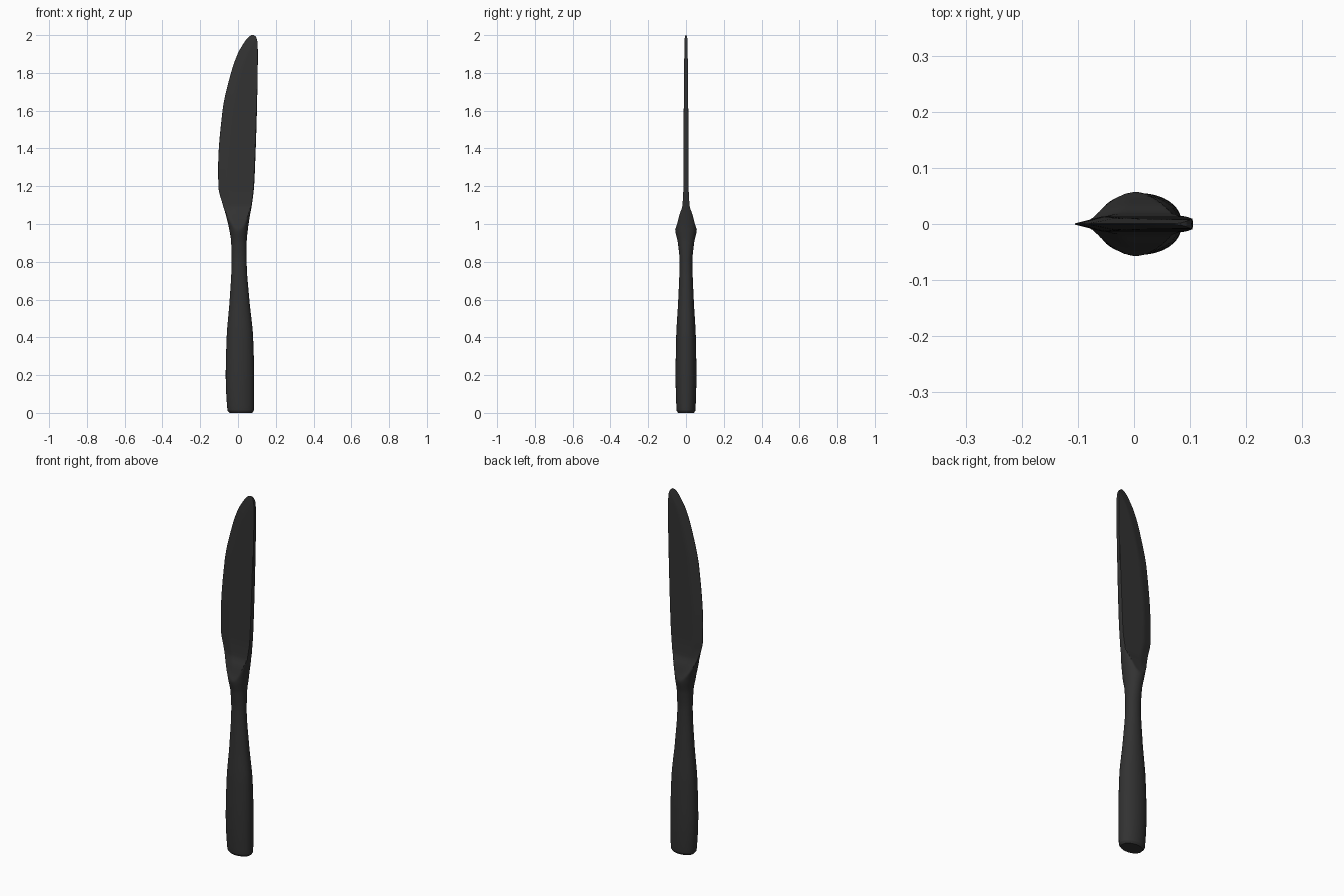
import bpy
import bmesh
import math

default_cube = bpy.data.objects.get("Cube")
if default_cube:
    bpy.data.objects.remove(default_cube, do_unlink=True)

steel = bpy.data.materials.new("dark_steel")
steel.use_nodes = True
colour = (0.032, 0.032, 0.032, 1)
steel.diffuse_color = colour
steel.node_tree.nodes["Principled BSDF"].inputs["Base Color"].default_value = colour

# Stations: height, edge-side x, spine-side x, body half depth, flat half depth
STATIONS = [
    (0, -.045, .075, .042, .2),
    (.015, -.056, .084, .05, .2),
    (.2, -.065, .085, .055, .2),
    (.4, -.06, .08, .052, .2),
    (.6, -.044, .06, .041, .2),
    (.8, -.034, .046, .034, .2),
    (.9, -.036, .046, .043, .2),
    (.97, -.046, .052, .057, .059),
    (1.05, -.065, .064, .06, .034),
    (1.1, -.08, .073, .06, .019),
    (1.2, -.104, .085, .06, .014),
    (1.3, -.105, .09, .06, .014),
    (1.6, -.082, .1, .06, .012),
    (1.8, -.037, .104, .06, .01),
    (1.9, -.002, .105, .06, .009),
    (1.96, .032, .103, .06, .008),
    (1.99, .056, .095, .05, .007),
    (2, .071, .083, .03, .006),
]
SIDES = 48


def slope(i, k):
    """Limited slope at a station, so the outline never overshoots."""
    if i == 0 or i == len(STATIONS) - 1:
        a, b = (0, 1) if i == 0 else (i - 1, i)
        return (STATIONS[b][k] - STATIONS[a][k]) / (STATIONS[b][0] - STATIONS[a][0])
    before, here, after = STATIONS[i - 1:i + 2]
    s = (here[k] - before[k]) / (here[0] - before[0])
    t = (after[k] - here[k]) / (after[0] - here[0])
    return 2 * s * t / (s + t) if s * t > 0 else 0


def sample(i, u, k):
    """Smooth value between station i and the next."""
    a, b = STATIONS[i], STATIONS[i + 1]
    h = b[0] - a[0]
    rise = u * u * (3 - 2 * u)
    return (a[k] * (1 - rise) + b[k] * rise
            + h * u * (1 - u) ** 2 * slope(i, k)
            - h * u * u * (1 - u) * slope(i + 1, k))


def section(i, u):
    """Oval cut by the two blade flats and by the ground cutting edge."""
    z = STATIONS[i][0] * (1 - u) + STATIONS[i + 1][0] * u
    x0, x1, depth, flat = [sample(i, u, k) for k in range(1, 5)]
    grind = min(1, max(0, (z - 1) / .15))
    ring = []
    for n in range(SIDES):
        angle = math.tau * n / SIDES
        x = (x0 + x1) / 2 + (x1 - x0) / 2 * math.cos(angle)
        s = math.sin(angle)
        y = math.copysign(abs(s) ** .9, s) * depth
        taper = min(1, .08 + (x - x0) / .055)
        limit = flat * (1 - grind + grind * taper)
        ring.append((x, max(-limit, min(limit, y)), z))
    return ring


def loft(name, first, last, cap_start):
    """Skin the sections from one station to another."""
    bm = bmesh.new()
    rings = []
    for i in range(first, last):
        for n in range(8):
            rings.append(section(i, n / 8))
    rings.append(section(last - 1, 1))
    rings = [[bm.verts.new(p) for p in ring] for ring in rings]
    for low, high in zip(rings, rings[1:]):
        for n in range(SIDES):
            m = (n + 1) % SIDES
            bm.faces.new((low[n], low[m], high[m], high[n]))
    if cap_start:
        bm.faces.new(rings[0][::-1])
    else:
        bm.faces.new(rings[-1])
    mesh = bpy.data.meshes.new(name)
    bm.to_mesh(mesh)
    bm.free()
    mesh.materials.append(steel)
    obj = bpy.data.objects.new(name, mesh)
    bpy.context.collection.objects.link(obj)
    bpy.ops.object.select_all(action="DESELECT")
    obj.select_set(True)
    bpy.context.view_layer.objects.active = obj
    bpy.ops.object.shade_smooth_by_angle(angle=math.radians(35))


# Handle up to the waist, then the flared bolster with the blade
WAIST = 5
loft("handle", 0, WAIST, True)
loft("bolster_and_blade", WAIST, len(STATIONS) - 1, False)
